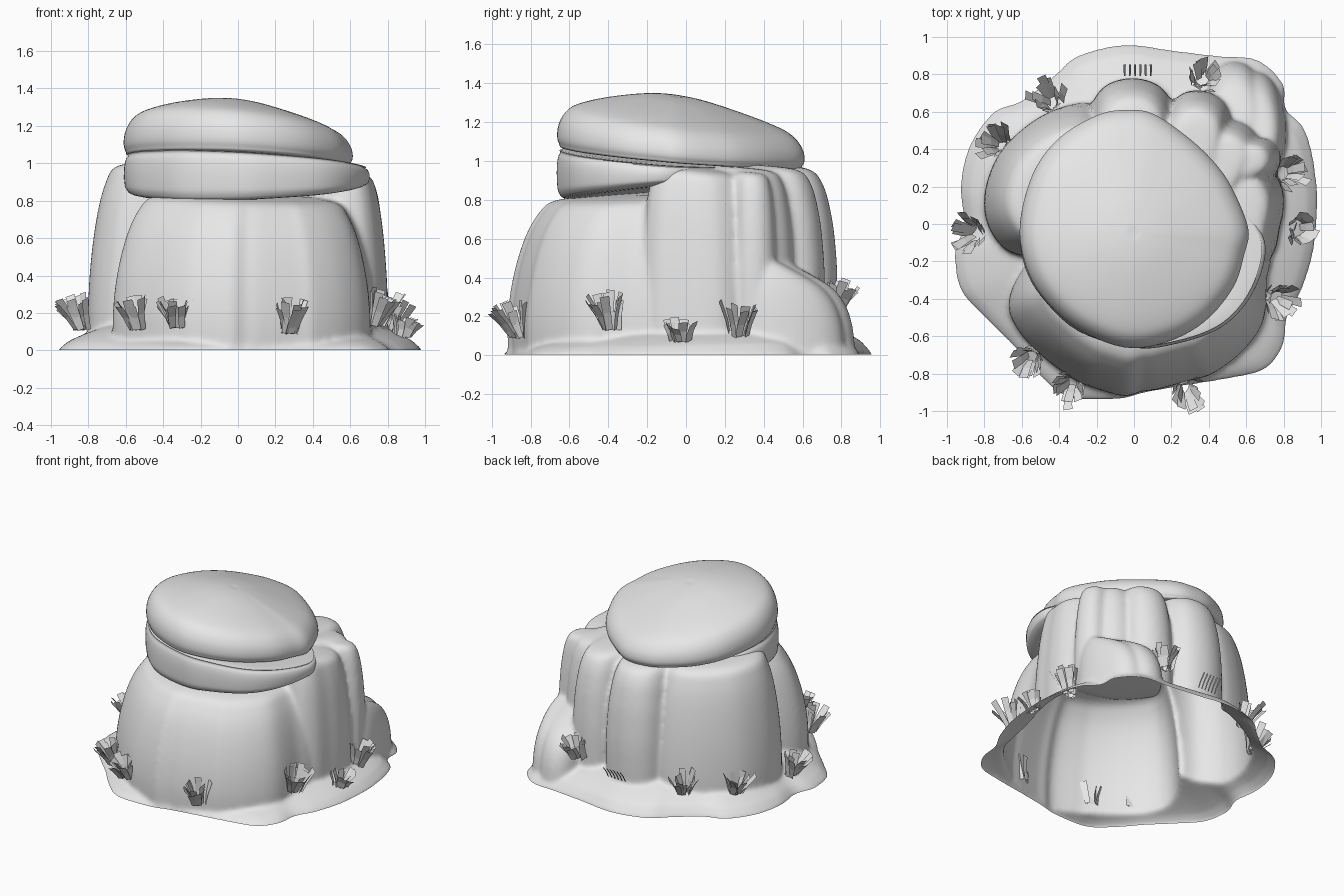
import bpy, bmesh, math, random
from mathutils import Vector, Matrix

random.seed(4)
cube = bpy.data.objects.get("Cube")
if cube:
    bpy.data.objects.remove(cube)

stone = bpy.data.materials.new("pale_grey")
stone.use_nodes = True
GREY = (0.8, 0.8, 0.8, 1)
stone.diffuse_color = GREY
stone.node_tree.nodes["Principled BSDF"].inputs["Base Color"].default_value = GREY


def spline(points, closed, steps=5):
    """Catmull-Rom curve through 2D points."""
    p = [Vector(q) for q in points]
    n = len(p)
    pick = (lambda i: p[i % n]) if closed else (lambda i: p[max(0, min(n - 1, i))])
    out = []
    for i in range(n if closed else n - 1):
        a, b, c, d = (pick(i + k) for k in (-1, 0, 1, 2))
        for k in range(steps):
            t = k / steps
            out.append(0.5 * (2 * b + (c - a) * t + (2 * a - 5 * b + 4 * c - d) * t * t
                              + (3 * b - a - 3 * c + d) * t ** 3))
    return out if closed else out + [p[-1]]


def finish(name, bm):
    mesh = bpy.data.meshes.new(name)
    bm.to_mesh(mesh)
    bm.free()
    mesh.materials.append(stone)
    ob = bpy.data.objects.new(name, mesh)
    bpy.context.collection.objects.link(ob)
    bpy.ops.object.select_all(action='DESELECT')
    ob.select_set(True)
    bpy.context.view_layer.objects.active = ob
    return ob


def skin(bm, rings):
    """Closed solid from rings of coordinates, bottom to top."""
    rows = [[bm.verts.new(c) for c in ring] for ring in rings]
    n = len(rows[0])
    for low, high in zip(rows, rows[1:]):
        for j in range(n):
            k = (j + 1) % n
            bm.faces.new((low[j], low[k], high[k], high[j]))
    bm.faces.new(rows[0][::-1])
    bm.faces.new(rows[-1])


def plane(z, sx=0, sy=0):
    return lambda x, y: z + sx * x + sy * y


def rock(bm, outline, profile, centre, bottom, top):
    """Loft an outline through (scale, height fraction) pairs between two tilted planes."""
    c = Vector(centre)
    edge = spline(outline, True)
    rings = []
    for s, t in spline(profile, False, 4):
        ring = [c + (p - c) * s for p in edge]
        rings.append([(p.x, p.y, bottom(*p) * (1 - t) + top(*p) * t) for p in ring])
    skin(bm, rings)


def oval(x, y, rx, ry, turn=0, power=0.8):
    """Rounded-box outline points for a stone pillar."""
    pts = []
    for i in range(12):
        a = math.tau * i / 12
        u = math.copysign(abs(math.cos(a)) ** power, math.cos(a)) * rx
        v = math.copysign(abs(math.sin(a)) ** power, math.sin(a)) * ry
        pts.append((x + u * math.cos(turn) - v * math.sin(turn),
                    y + u * math.sin(turn) + v * math.cos(turn)))
    return pts


# Rock body: all standing rocks and the ground skirt, fused into one shell
body = bmesh.new()
FLOOR = plane(-.05)

# Ground skirt
rim = [(.98, .05), (.98, .2), (.95, .4), (.9, .53), (.81, .62), (.8, .75), (.66, .88),
       (.45, .9), (.2, .93), (-.05, .96), (-.3, .9), (-.42, .8), (-.6, .66), (-.75, .6),
       (-.88, .42), (-.93, .2), (-.91, 0), (-.96, -.15), (-.93, -.35), (-.8, -.5),
       (-.65, -.65), (-.5, -.82), (-.35, -.93), (-.1, -.94), (.07, -.9), (.25, -.87),
       (.5, -.83), (.7, -.78), (.8, -.65), (.82, -.5), (.9, -.35), (.96, -.15)]
edge = spline(rim, True)
rings = [[(p.x, p.y, -.05) for p in edge]]
for i in range(9):
    t = i / 8
    ring = [p.lerp(p.normalized() * .55 + Vector((0, -.04)), t) for p in edge]
    rings.append([(q.x, q.y, .005 + (.18 + .08 * q.y) * t ** .65) for q in ring])
skin(body, rings)

# Main wall rocks
WALL = [(.99, 0), (1, .25), (.97, .5), (.9, .74), (.81, .9), (.7, .98), (.4, 1), (.03, 1)]
rock(body,
     [(.71, -.12), (.4, .15), (-.3, .1), (-.58, -.22), (-.67, -.42), (-.61, -.58), (-.46, -.73),
      (-.3, -.84), (-.2, -.88), (-.05, -.92), (.04, -.895), (.12, -.885), (.32, -.83),
      (.42, -.8), (.58, -.68), (.69, -.52), (.71, -.3)],
     WALL, (.08, -.1), FLOOR, plane(.84, -.04, .04))
rock(body,
     [(-.2, .1), (-.1, .5), (-.22, .64), (-.4, .62), (-.58, .52), (-.73, .36), (-.8, .15),
      (-.77, -.03), (-.64, -.16), (-.4, -.15)],
     WALL, (-.3, .15), FLOOR, plane(.99, -.03, -.04))
rock(body,
     [(.8, .08), (.79, .2), (.7, .32), (.5, .33), (.35, .1), (.5, -.2), (.66, -.23),
      (.75, -.15), (.78, -.02)],
     WALL, (.48, .04), FLOOR, plane(1.0, -.06, -.1))

# Back pillars
PILLAR = [(.97, 0), (1, .4), (.97, .62), (.91, .78), (.8, .92), (.6, .99), (.03, 1)]
for shape, height in ((oval(-.01, .4, .25, .38), .98),
                      (oval(.3, .37, .2, .35, -.25), .97),
                      (oval(.44, .28, .18, .3, -.6), .95),
                      (oval(.55, .32, .24, .13, .25), .93)):
    centre = [sum(v) / len(shape) for v in zip(*shape)]
    rock(body, shape, PILLAR, centre, FLOOR, plane(height + .04, 0, -.08))

# Low boulder in the back corner, in two lobes
MOUND = [(1.02, 0), (1, .3), (.94, .62), (.8, .85), (.55, .97), (.03, 1)]
rock(body, oval(.55, .61, .16, .26, .12, .9), MOUND, (.55, .58), FLOOR, plane(.74, 0, -.5))
rock(body, oval(.66, .55, .15, .27, .15, .9), MOUND, (.65, .52), FLOOR, plane(.73, 0, -.52))

# Fuse, cut open underneath and soften the joints
ob = finish("rock_body", body)
remesh = ob.modifiers.new("fuse", 'REMESH')
remesh.mode = 'VOXEL'
remesh.voxel_size = .015
bpy.ops.object.modifier_apply(modifier="fuse")
bm = bmesh.new()
bm.from_mesh(ob.data)
for i in range(4):
    bmesh.ops.smooth_vert(bm, verts=bm.verts, factor=.5, use_axis_x=True,
                          use_axis_y=True, use_axis_z=True)
bmesh.ops.bisect_plane(bm, geom=bm.verts[:] + bm.edges[:] + bm.faces[:],
                       plane_co=(0, 0, .003), plane_no=(0, 0, -1), clear_outer=True)
bm.to_mesh(ob.data)
bm.free()
bpy.ops.object.shade_smooth_by_angle(angle=math.radians(50))

# Stacked slab and cap
bm = bmesh.new()
rock(bm,
     [(.68, -.05), (.5, .15), (.2, .3), (-.2, .32), (-.5, .2), (-.6, 0), (-.59, -.2),
      (-.5, -.38), (-.3, -.57), (0, -.66), (.22, -.64), (.45, -.56), (.6, -.42), (.69, -.22)],
     [(.03, 0), (.6, 0), (.9, .02), (.98, .14), (1, .35), (1, .7), (.97, .92), (.88, 1), (.03, 1)],
     (0, -.15), plane(.86, .04, .1), plane(1.01, -.06, -.085))
finish("lower_slab", bm)
bpy.ops.object.shade_smooth_by_angle(angle=math.radians(50))
bm = bmesh.new()
rock(bm,
     [(.61, -.02), (.52, .2), (.42, .34), (.28, .47), (.1, .59), (-.05, .61), (-.2, .58),
      (-.4, .46), (-.54, .27), (-.61, 0), (-.58, -.22), (-.48, -.4), (-.3, -.56), (-.05, -.66),
      (.18, -.63), (.38, -.52), (.53, -.34), (.59, -.16)],
     [(.03, .03), (.6, .02), (.93, 0), (.985, .07), (1, .2), (.98, .38), (.92, .55), (.82, .67),
      (.6, .81), (.3, .95), (.1, 1), (.03, 1)],
     (0, -.05), plane(1.01, -.045, -.085), plane(1.325, -.12, -.15))
finish("cap_stone", bm)
bpy.ops.object.shade_smooth_by_angle(angle=math.radians(50))


# Grass tufts: flat blades in tight bunches, tipped away from the rocks
def blade(bm, base, facing, lean, tip, width, length):
    rows = []
    for k in (0, 1, 2):
        h = length * k / 2
        w = width * (.7 + .15 * k) / 2
        out = math.sin(lean) * h + .006 * k * k
        rows.append([bm.verts.new(base + tip @ Matrix.Rotation(facing, 3, 'Z')
                                  @ Vector((out, s * w, math.cos(lean) * h))) for s in (-1, 1)])
    for a, b in zip(rows, rows[1:]):
        bm.faces.new((a[0], a[1], b[1], b[0]))


bm = bmesh.new()
tufts = [(-.43, .64, .13, .19), (-.71, .42, .12, .2), (-.84, -.05, .11, .2),
         (-.54, -.7, .11, .19), (-.33, -.84, .12, .17), (.27, -.86, .09, .2),
         (.74, -.39, .13, .21), (.87, -.03, .07, .12), (.79, .27, .08, .21), (.36, .76, .23, .17)]
for x, y, z, length in tufts:
    tip = Matrix.Rotation(.35, 3, Vector((-y, x, 0)))
    for i in range(14):
        turn = math.tau * i / 14 + random.uniform(-.2, .2)
        spread = .05 * random.uniform(.3, 1)
        spot = Vector((x, y, z)) + Vector((math.cos(turn), math.sin(turn), 0)) * spread
        blade(bm, spot, turn + random.uniform(-.6, .6), random.uniform(.05, .3), tip, .05,
              length * random.uniform(.7, 1))
# Thin row of upright blades at the back
for i in range(6):
    blade(bm, Vector((-.05 + .028 * i, .79, .17)), math.pi / 2, .4, Matrix.Identity(3), .012, .1)
finish("grass_tufts", bm)
